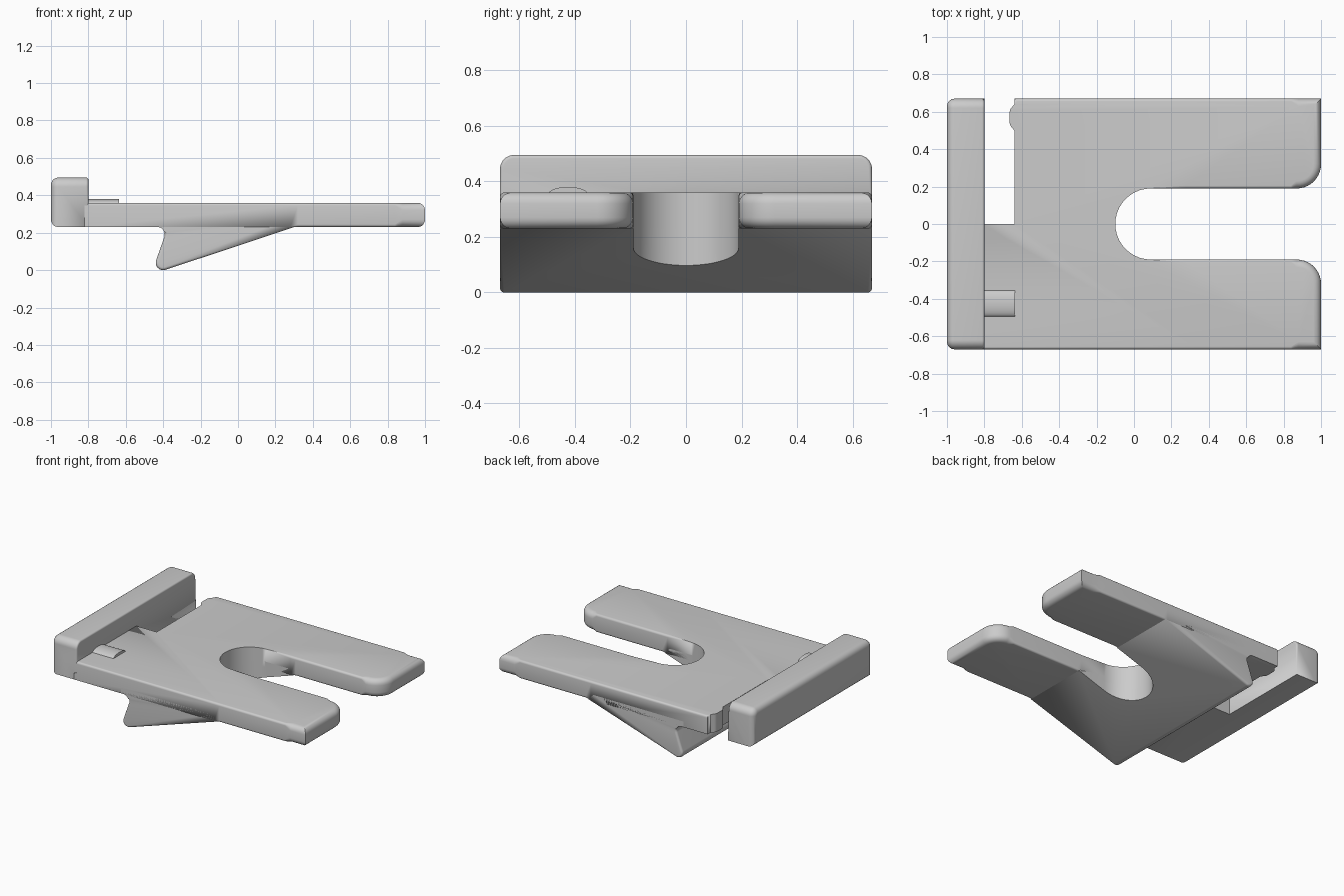
import bpy, bmesh, math
from mathutils import Vector

if "Cube" in bpy.data.objects:
    bpy.data.objects.remove(bpy.data.objects["Cube"])

grey = bpy.data.materials.new("light_grey")
grey.use_nodes = True
colour = (0.6, 0.6, 0.6, 1)
grey.diffuse_color = colour
grey.node_tree.nodes["Principled BSDF"].inputs["Base Color"].default_value = colour

AXES = {
    "x": lambda u, v, w: (w, u, v),
    "y": lambda u, v, w: (u, w, v),
    "z": lambda u, v, w: (u, v, w),
}


def outline(corners, steps=10):
    """Turn (u, v, radius) corners into an anticlockwise outline with rounded corners."""
    pts = []
    n = len(corners)
    for i, (u, v, r) in enumerate(corners):
        p = Vector((u, v))
        if r == 0:
            pts.append(p)
            continue
        a = (Vector(corners[i - 1][:2]) - p).normalized()
        b = (Vector(corners[(i + 1) % n][:2]) - p).normalized()
        half = math.acos(a.dot(b)) / 2
        centre = p + (a + b).normalized() * r / math.sin(half)
        start = p + a * r / math.tan(half) - centre
        end = p + b * r / math.tan(half) - centre
        first = math.atan2(start.y, start.x)
        sweep = math.remainder(math.atan2(end.y, end.x) - first, math.tau)
        for k in range(steps + 1):
            t = first + sweep * k / steps
            pts.append(centre + Vector((math.cos(t), math.sin(t))) * r)
    pts = [p for i, p in enumerate(pts) if (p - pts[i - 1]).length > 1e-4]
    area = sum(pts[i - 1].x * pts[i].y - pts[i - 1].y * pts[i].x for i in range(len(pts)))
    return pts if area > 0 else pts[::-1]


def prism(name, pts, axis, lo, hi, lo_round=lambda p: 0, hi_round=lambda p: 0, steps=5):
    """Extrude an outline, rounding each rim by a radius that depends on position."""
    n = len(pts)
    inward = []
    for i in range(n):
        d1 = (pts[i] - pts[i - 1]).normalized()
        d2 = (pts[(i + 1) % n] - pts[i]).normalized()
        n1, n2 = Vector((-d1.y, d1.x)), Vector((-d2.y, d2.x))
        inward.append((n1 + n2) / (1 + n1.dot(n2)))
    angles = [math.pi / 2 * k / steps for k in range(steps + 1)]
    levels = [(lo, 1, lo_round, t) for t in angles]
    levels += [(hi, -1, hi_round, t) for t in reversed(angles)]
    bm = bmesh.new()
    rings = []
    for base, sign, rim, t in levels:
        ring = []
        for p, d in zip(pts, inward):
            r = rim(p)
            q = p + d * r * (1 - math.sin(t))
            ring.append(bm.verts.new(AXES[axis](q.x, q.y, base + sign * r * (1 - math.cos(t)))))
        rings.append(ring)
    for a, b in zip(rings, rings[1:]):
        for i in range(n):
            bm.faces.new((a[i - 1], a[i], b[i], b[i - 1]))
    bm.faces.new(rings[0][::-1])
    bm.faces.new(rings[-1])
    bmesh.ops.remove_doubles(bm, verts=bm.verts, dist=1e-5)
    bmesh.ops.recalc_face_normals(bm, faces=bm.faces)
    mesh = bpy.data.meshes.new(name)
    bm.to_mesh(mesh)
    bm.free()
    mesh.materials.append(grey)
    obj = bpy.data.objects.new(name, mesh)
    bpy.context.collection.objects.link(obj)
    return obj


def activate(obj):
    bpy.ops.object.select_all(action="DESELECT")
    obj.select_set(True)
    bpy.context.view_layer.objects.active = obj


W = 0.67             # half width
S = 0.19             # half width of the slot
BOTTOM, TOP = 0.23, 0.36

# Forked plate, with the narrow web to the end bar and the small side bump
plate_pts = outline([
    (-0.82, -W, 0), (0.28, -W, 0), (0.32, -W, 0), (0.84, -W, 0), (0.88, -W, 0), (1, -W, 0),
    (1, -S, 0.13), (0.84, -S, 0), (0.32, -S, 0), (0.28, -S, 0), (-0.1, -S, S),
    (-0.1, S, S), (0.28, S, 0), (0.32, S, 0), (0.84, S, 0), (1, S, 0.13),
    (1, W, 0), (0.88, W, 0), (0.84, W, 0), (0.32, W, 0), (0.28, W, 0), (-0.64, W, 0),
    (-0.64, 0.64, 0), (-0.665, 0.61, 0.04), (-0.665, 0.53, 0.04), (-0.64, 0.5, 0),
    (-0.64, 0, 0), (-0.82, 0, 0)])


def plate_top(p):
    if p.x > 0.865:
        return 0.04
    return 0.015 if abs(p.y) > W - 0.01 or p.x > 0.1 else 0


def plate_bottom(p):
    if p.x > 0.865:
        return 0.04
    return 0.015 if p.x > 0.3 else 0


plate = prism("forked_plate", plate_pts, "z", BOTTOM, TOP, plate_bottom, plate_top)

# Wedge with a hooked lip under the plate
wedge_pts = outline([
    (-0.45, 0.27, 0), (-0.45, BOTTOM, 0), (-0.375, BOTTOM, 0.04),
    (-0.465, -0.024, 0.04), (0.3, BOTTOM, 0), (0.26, 0.27, 0)])
wedge_rim = lambda p: 0.015 if p.y < 0.2 else 0
wedge = prism("hook_wedge", wedge_pts, "y", -W, W, wedge_rim, wedge_rim)

# Slot continued down through the wedge
slot_pts = outline([(-0.1, -S, S), (1.1, -S, 0), (1.1, S, 0), (-0.1, S, S)])
cutter = prism("slot_cutter", slot_pts, "z", -0.2, 0.6)
cutter.hide_render = True
cut = wedge.modifiers.new("slot", "BOOLEAN")
cut.operation = "DIFFERENCE"
cut.solver = "EXACT"
cut.object = cutter
activate(wedge)
bpy.ops.object.modifier_apply(modifier=cut.name)
bpy.data.objects.remove(cutter)

# Raised end bar
bar_pts = outline([(-W, BOTTOM, 0), (W, BOTTOM, 0), (W, 0.495, 0.05), (-W, 0.495, 0.05)])
bar = prism("end_bar", bar_pts, "x", -1, -0.8,
            lambda p: 0.04, lambda p: 0.012 if p.y > 0.4 else 0)

# Low rounded ridge on the web
ridge_pts = [Vector((-0.425 + 0.07 * math.cos(a), 0.355 + 0.025 * math.sin(a)))
             for a in (math.tau * k / 32 for k in range(32))]
ridge = prism("web_ridge", ridge_pts, "x", -0.82, -0.635)

for obj in (plate, wedge, bar, ridge):
    activate(obj)
    bpy.ops.object.shade_smooth_by_angle(angle=math.radians(30))
